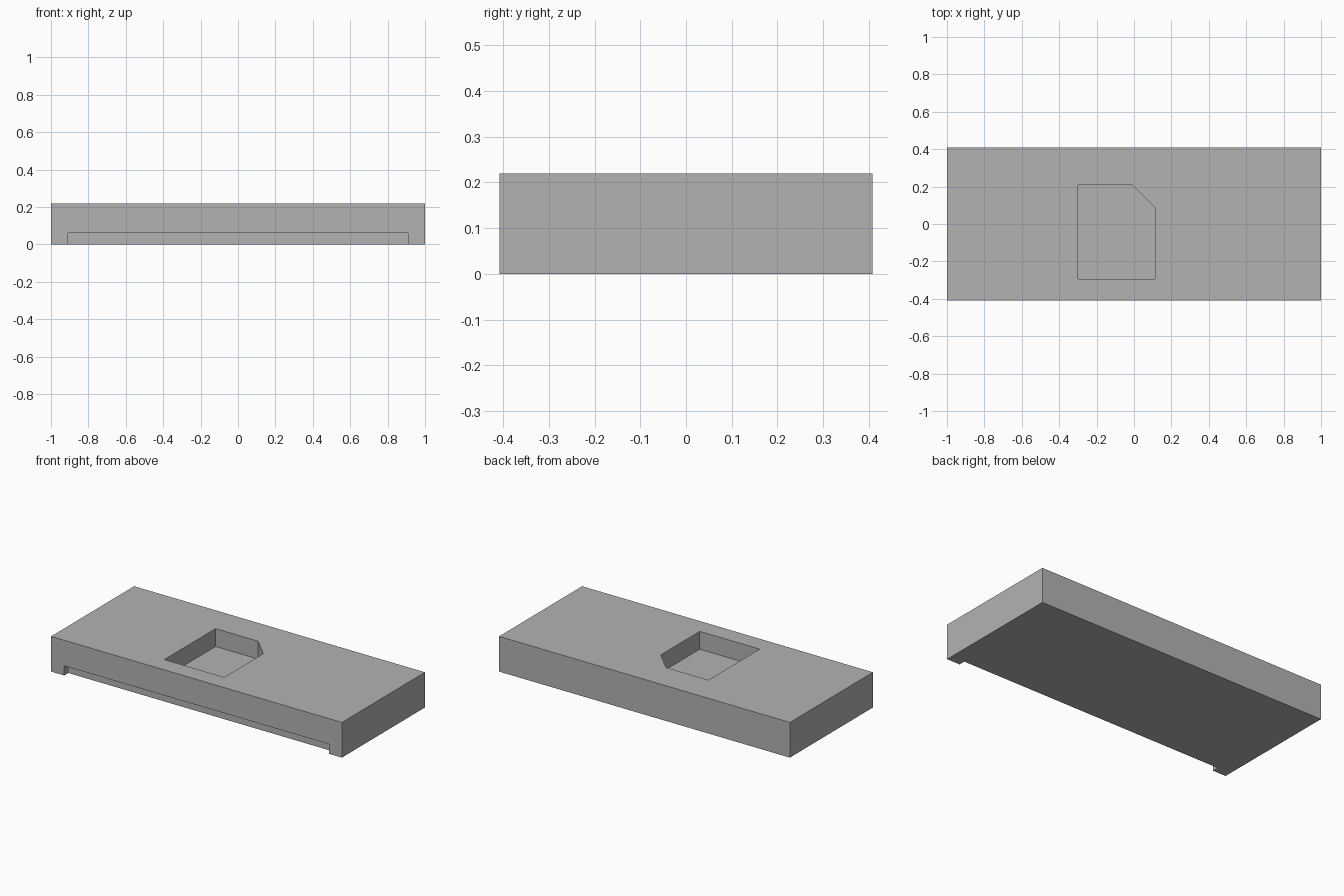
import bpy
import bmesh

old = bpy.data.objects.get("Cube")
if old:
    bpy.data.objects.remove(old, do_unlink=True)

grey = bpy.data.materials.new("plain_grey")
grey.use_nodes = True
colour = (0.45, 0.45, 0.45, 1)
grey.diffuse_color = colour
grey.node_tree.nodes["Principled BSDF"].inputs["Base Color"].default_value = colour


def prism(name, outline, bottom, top):
    """Extrude a flat outline (x, y) between two heights."""
    bm = bmesh.new()
    face = bm.faces.new([bm.verts.new((x, y, bottom)) for x, y in outline])
    result = bmesh.ops.extrude_face_region(bm, geom=[face])
    for item in result["geom"]:
        if isinstance(item, bmesh.types.BMVert):
            item.co.z = top
    bmesh.ops.recalc_face_normals(bm, faces=bm.faces)
    mesh = bpy.data.meshes.new(name)
    bm.to_mesh(mesh)
    bm.free()
    mesh.materials.append(grey)
    obj = bpy.data.objects.new(name, mesh)
    bpy.context.collection.objects.link(obj)
    return obj


def rectangle(x0, x1, y0, y1):
    return [(x0, y0), (x1, y0), (x1, y1), (x0, y1)]


def cut(target, cutter):
    """Subtract the cutter, then discard it."""
    cutter.hide_render = True
    mod = target.modifiers.new(cutter.name, "BOOLEAN")
    mod.operation = "DIFFERENCE"
    mod.solver = "EXACT"
    mod.object = cutter
    bpy.context.view_layer.objects.active = target
    bpy.ops.object.modifier_apply(modifier=mod.name)
    bpy.data.objects.remove(cutter, do_unlink=True)


# Main slab
depth, height = 0.408, 0.219
slab = prism("slab", rectangle(-1, 1, -depth, depth), 0, height)

# Pocket in the top with one clipped corner
pocket = [(-0.30, -0.295), (0.112, -0.295), (0.112, 0.088),
          (-0.008, 0.208), (-0.30, 0.208)]
cut(slab, prism("pocket_cutter", pocket, 0.108, height + 0.1))

# Shallow recess along the lower front edge
cut(slab, prism("front_recess_cutter",
                rectangle(-0.91, 0.91, -depth - 0.1, -depth + 0.04), -0.1, 0.06))
